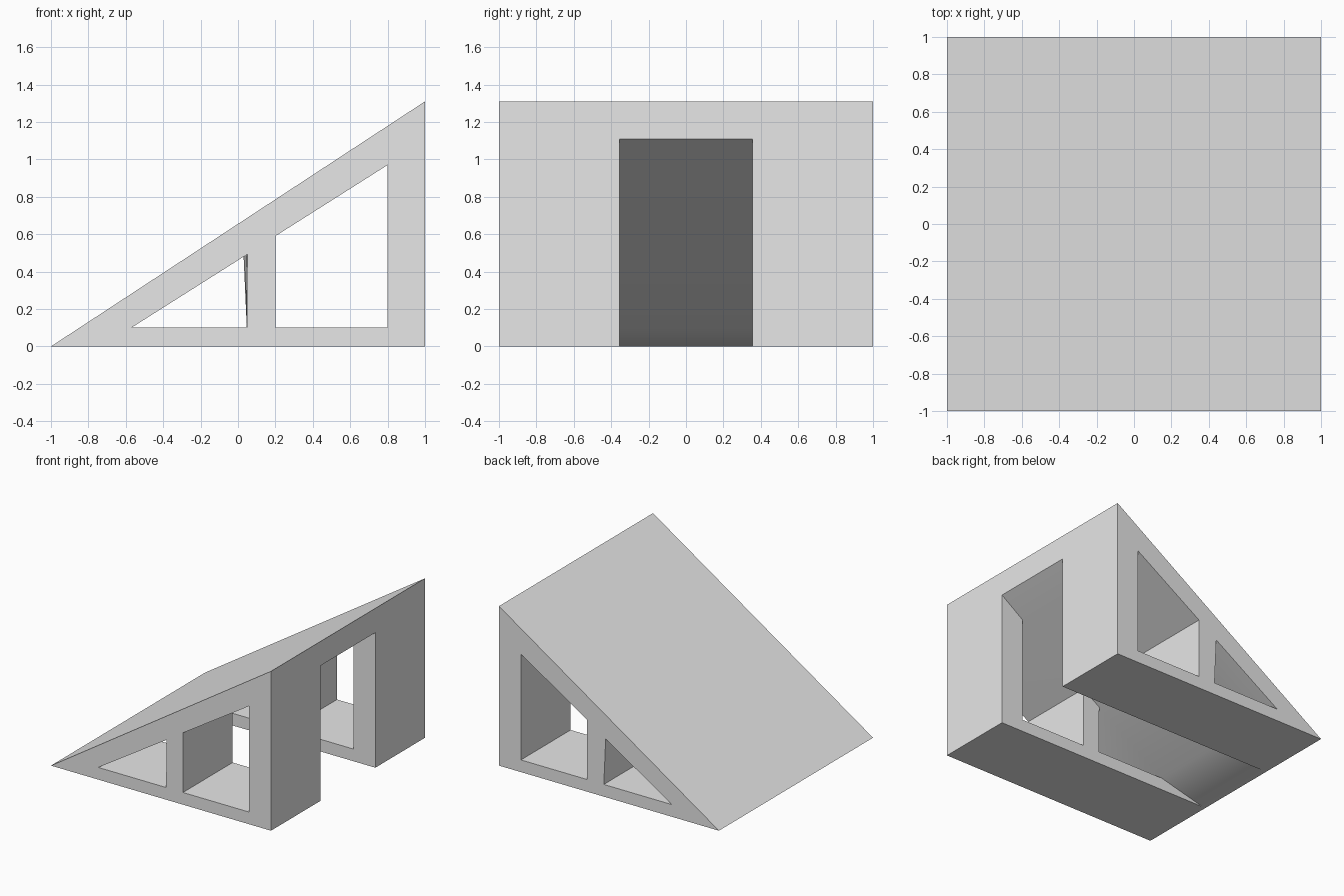
import bpy
import bmesh
import math

cube = bpy.data.objects.get("Cube")
if cube:
    bpy.data.objects.remove(cube, do_unlink=True)

# Plain grey material
grey = bpy.data.materials.new("plain grey")
grey.use_nodes = True
grey.diffuse_color = (0.8, 0.8, 0.8, 1)
grey.node_tree.nodes["Principled BSDF"].inputs["Base Color"].default_value = (0.8, 0.8, 0.8, 1)

# Named corners of the side profile (x, z)
corners = {
    "tip": (-1, 0), "channel_end": (-0.97, 0), "window_tip": (-0.57, 0.1),
    "post_top_low": (0.04, 0.486), "post_top_high": (0.2, 0.59),
    "column_top": (0.8, 0.97), "ceiling_end": (1, 1.11), "ridge": (1, 1.31),
    "column_foot": (0.8, 0.1), "post_foot_high": (0.2, 0.1),
    "post_foot_low": (0.047, 0.1), "heel": (1, 0),
}

# Members of the frame, each a polygon of corners
roof = ["tip", "channel_end", "window_tip", "post_top_low", "post_top_high",
        "column_top", "ceiling_end", "ridge"]
base_beam = ["channel_end", "heel", "column_foot", "post_foot_high",
             "post_foot_low", "window_tip"]
column = ["column_foot", "heel", "ceiling_end", "column_top"]
post = ["post_foot_low", "post_foot_high", "post_top_high", "post_top_low"]
side_frame = [roof, base_beam, column, post]

# Slices across the width: side frame, open channel under the roof, side frame
slices = [(-1, -0.355, side_frame), (-0.355, 0.355, [roof]), (0.355, 1, side_frame)]

bm = bmesh.new()
verts = {}


def corner(name, y):
    if (name, y) not in verts:
        x, z = corners[name]
        if name == "post_top_low":  # the posts lean slightly across the width
            x, z = x - 0.01 * y, z - 0.0063 * y
        verts[name, y] = bm.verts.new((x, y, z))
    return verts[name, y]


# Gather the walls of every member; walls shared by two members are inside
walls = {}
for y0, y1, members in slices:
    for member in members:
        loops = [[(n, y0) for n in member], [(n, y1) for n in member]]
        for a, b in zip(member, member[1:] + member[:1]):
            loops.append([(a, y0), (b, y0), (b, y1), (a, y1)])
        for loop in loops:
            walls.setdefault(frozenset(loop), []).append(loop)

for found in walls.values():
    if len(found) == 1:
        bm.faces.new([corner(n, y) for n, y in found[0]])
bmesh.ops.recalc_face_normals(bm, faces=bm.faces[:])

mesh = bpy.data.meshes.new("wedge_ramp")
bm.to_mesh(mesh)
bm.free()
mesh.materials.append(grey)
ramp = bpy.data.objects.new("wedge_ramp", mesh)
bpy.context.collection.objects.link(ramp)

# Smooth the gentle bend of the channel ceiling, keep all else crisp
bpy.ops.object.select_all(action="DESELECT")
ramp.select_set(True)
bpy.context.view_layer.objects.active = ramp
bpy.ops.object.shade_smooth_by_angle(angle=math.radians(30))
